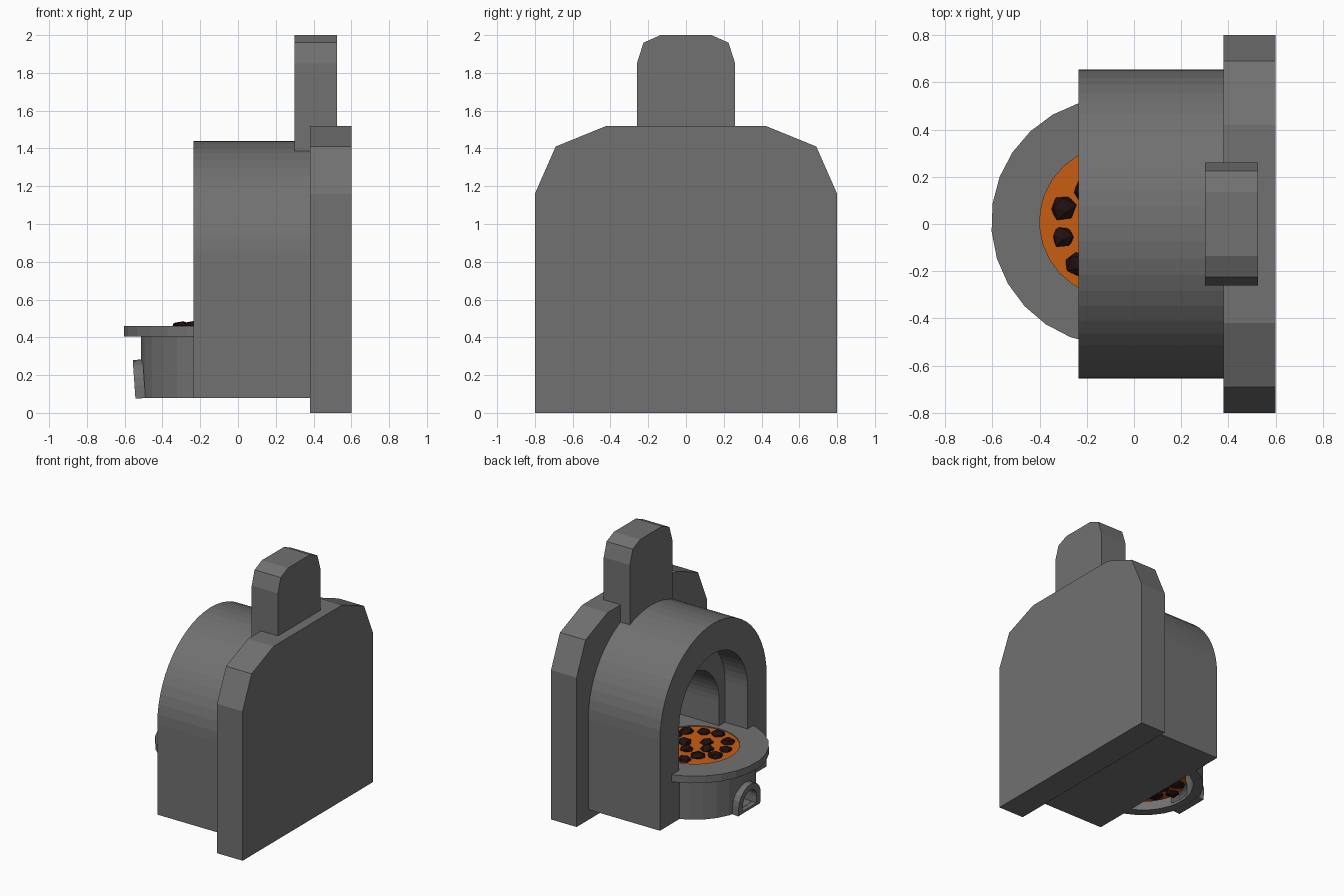
import bpy, bmesh, math, random
from mathutils import Matrix, Vector

if "Cube" in bpy.data.objects:
    bpy.data.objects.remove(bpy.data.objects["Cube"], do_unlink=True)
random.seed(4)
CENTRE = (-0.08, 0.01)


def material(name, colour):
    m = bpy.data.materials.new(name)
    m.use_nodes = True
    m.diffuse_color = (*colour, 1)
    bsdf = m.node_tree.nodes["Principled BSDF"]
    bsdf.inputs["Base Color"].default_value = (*colour, 1)
    bsdf.inputs["Roughness"].default_value = 0.9
    return m


stone = material("grey stone", (0.165, 0.165, 0.165))
glow = material("orange glow", (0.58, 0.11, 0.006))
coal = material("dark coal", (0.016, 0.005, 0.005))


def finish(name, bm, mat):
    bmesh.ops.recalc_face_normals(bm, faces=bm.faces[:])
    mesh = bpy.data.meshes.new(name)
    bm.to_mesh(mesh)
    bm.free()
    mesh.materials.append(mat)
    ob = bpy.data.objects.new(name, mesh)
    bpy.context.collection.objects.link(ob)
    return ob


def prism(name, outline, x0, x1, mat=stone):
    """Extrude a (y, z) outline along x."""
    bm = bmesh.new()
    face = bm.faces.new([bm.verts.new((x0, y, z)) for y, z in outline])
    moved = bmesh.ops.extrude_face_region(bm, geom=[face])["geom"]
    bmesh.ops.translate(bm, vec=(x1 - x0, 0, 0),
                        verts=[g for g in moved if isinstance(g, bmesh.types.BMVert)])
    return finish(name, bm, mat)


def mirrored(half):
    return half + [(-y, z) for y, z in reversed(half)]


def arch(r, bottom, spring, steps=28):
    angles = [math.pi * i / steps for i in range(steps + 1)]
    return ([(r, bottom)] + [(r * math.cos(a), spring + r * math.sin(a)) for a in angles]
            + [(-r, bottom)])


def cut(ob, cutter):
    mod = ob.modifiers.new("cut", "BOOLEAN")
    mod.operation, mod.solver, mod.object = "DIFFERENCE", "EXACT", cutter
    cutter.hide_render = True
    cutter.hide_set(True)


def ring(name, outer, inner, z0, z1, sides=28):
    """Ring with a square section, spun around the hearth centre."""
    bm = bmesh.new()
    loops = []
    for r, z in ((outer, z0), (outer, z1), (inner, z1), (inner, z0)):
        loops.append([bm.verts.new((CENTRE[0] + r * math.cos(a), CENTRE[1] + r * math.sin(a), z))
                      for a in (2 * math.pi * (i + 0.35) / sides for i in range(sides))])
    for k in range(4):
        p, q = loops[k], loops[(k + 1) % 4]
        for i in range(sides):
            j = (i + 1) % sides
            bm.faces.new((p[i], p[j], q[j], q[i]))
    return finish(name, bm, stone)


def disc(name, r, z):
    bm = bmesh.new()
    bmesh.ops.create_cone(bm, cap_ends=True, segments=28, radius1=r, radius2=r, depth=0.01,
                          matrix=Matrix.Translation((*CENTRE, z)))
    return finish(name, bm, glow)


def lumps(name, spots, z):
    """Faceted coals with random turns and uneven sizes."""
    bm = bmesh.new()
    for x, y, r in spots:
        turn = Matrix.Rotation(random.uniform(0, 6), 4, Vector((1, random.random(), 1)))
        made = bmesh.ops.create_icosphere(bm, subdivisions=1, radius=r)
        for v in made["verts"]:
            p = turn @ v.co * random.uniform(0.9, 1.08)
            v.co = (p.x + x, p.y + y, p.z * 0.6 + z)
    return finish(name, bm, coal)


# Back wall and chimney
prism("back_wall", mirrored([(0.8, 0), (0.8, 1.16), (0.69, 1.41), (0.42, 1.52)]), 0.38, 0.6)
prism("chimney", mirrored([(0.26, 1.385), (0.26, 1.85), (0.225, 1.96), (0.135, 2.0)]), 0.30, 0.525)

# Arched hood with a wide mouth and a smaller recess
hood = prism("hood", arch(0.655, 0.08, 0.785), -0.235, 0.385)
cut(hood, prism("mouth_cutter", arch(0.42, 0.42, 0.785), -0.4, -0.04))
cut(hood, prism("recess_cutter", arch(0.35, 0.43, 0.65), -0.1, 0.37))

# Round hearth: tube body, wide rim, ash door
body = ring("hearth_body", 0.435, 0.36, 0.08, 0.41)
cut(body, prism("door_cutter", arch(0.085, 0.1, 0.16, 10), -0.7, -0.3))
ring("hearth_rim", 0.525, 0.32, 0.405, 0.46)

frame = prism("ash_door_frame", arch(0.135, 0, 0.07, 10), -0.028, 0.025)
hole = prism("frame_cutter", arch(0.085, 0.02, 0.07, 10), -0.2, 0.2)
for ob in (frame, hole):
    ob.location = (-0.515, 0, 0.077)
    ob.rotation_euler.y = math.radians(-4)
cut(frame, hole)

# Glowing beds and their coals
disc("ember_bed", 0.325, 0.448)
disc("ash_embers", 0.31, 0.125)
spots = [(-0.30, 0.07, 0.058), (-0.30, -0.055, 0.05), (-0.24, -0.17, 0.055), (-0.2, 0.14, 0.06)]
tries = 0
while len(spots) < 18 and tries < 3000:
    tries += 1
    a, d = random.uniform(0, 2 * math.pi), 0.26 * math.sqrt(random.random())
    x, y = CENTRE[0] + d * math.cos(a), CENTRE[1] + d * math.sin(a)
    if x > -0.2 and all(math.hypot(x - s[0], y - s[1]) > 0.105 for s in spots):
        spots.append((x, y, random.uniform(0.048, 0.062)))
lumps("bed_coals", spots, 0.455)
lumps("ash_coals", [(-0.36, 0, 0.06), (-0.3, 0.12, 0.07), (-0.28, -0.1, 0.07), (-0.26, 0.02, 0.06)], 0.13)
